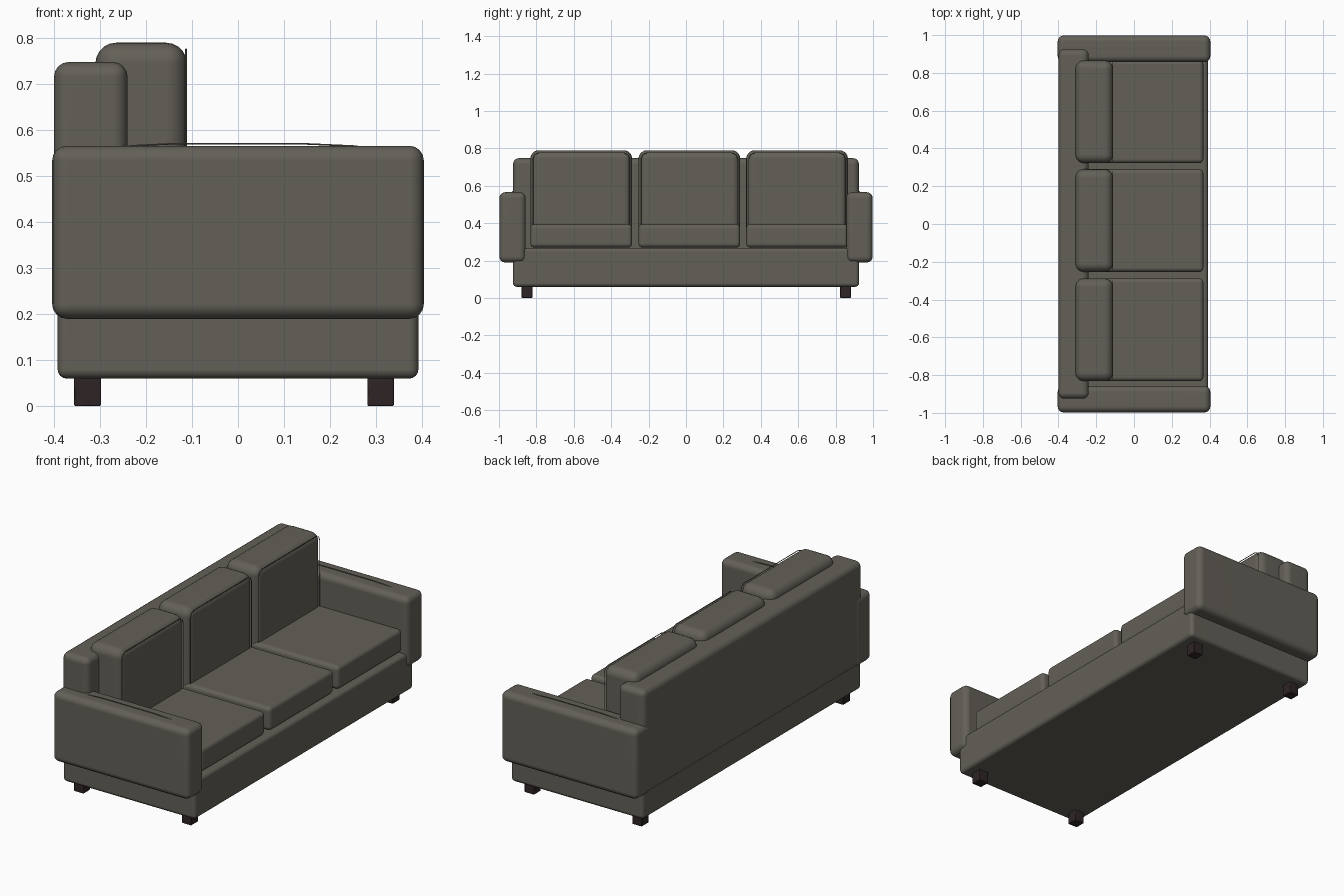
import bpy
import bmesh
from mathutils import Vector

if "Cube" in bpy.data.objects:
    bpy.data.objects.remove(bpy.data.objects["Cube"], do_unlink=True)


def make_material(name, color):
    mat = bpy.data.materials.new(name)
    mat.use_nodes = True
    mat.diffuse_color = color
    mat.node_tree.nodes["Principled BSDF"].inputs["Base Color"].default_value = color
    mat.node_tree.nodes["Principled BSDF"].inputs["Roughness"].default_value = 0.8
    return mat


fabric = make_material("grey_brown_fabric", (0.125, 0.117, 0.096, 1))
wood = make_material("dark_wood", (0.028, 0.018, 0.018, 1))


def box(name, xs, ys, zs, mat, radius=0.0, segments=4):
    """Box between the given limits with rounded edges."""
    low, high = Vector((xs[0], ys[0], zs[0])), Vector((xs[1], ys[1], zs[1]))
    size, centre = high - low, (low + high) / 2
    bm = bmesh.new()
    bmesh.ops.create_cube(bm, size=1)
    for v in bm.verts:
        v.co = Vector(a * b for a, b in zip(v.co, size)) + centre
    mesh = bpy.data.meshes.new(name)
    bm.to_mesh(mesh)
    bm.free()
    mesh.materials.append(mat)
    obj = bpy.data.objects.new(name, mesh)
    bpy.context.collection.objects.link(obj)
    if radius:
        for poly in mesh.polygons:
            poly.use_smooth = True
        bevel = obj.modifiers.new("rounded_edges", "BEVEL")
        bevel.width = radius
        bevel.segments = segments
        bevel.limit_method = "NONE"
        obj.modifiers.new("flat_panels", "WEIGHTED_NORMAL").keep_sharp = True
    return obj


def piping(name, points, closed):
    """Thin sewn cord along the given points."""
    curve = bpy.data.curves.new(name, "CURVE")
    curve.dimensions = "3D"
    curve.bevel_depth = 0.002
    curve.bevel_resolution = 1
    spline = curve.splines.new("POLY")
    spline.points.add(len(points) - 1)
    for p, co in zip(spline.points, points):
        p.co = (*co, 1)
    spline.use_cyclic_u = closed
    curve.materials.append(fabric)
    obj = bpy.data.objects.new(name, curve)
    bpy.context.collection.objects.link(obj)


# Frame and backrest
box("base", (-0.392, 0.392), (-0.925, 0.925), (0.06, 0.268), fabric, 0.02)
box("backrest", (-0.4, -0.24), (-0.925, 0.925), (0.19, 0.748), fabric, 0.032)

# Arms with a seam along the top
for side, s in (("left", 1), ("right", -1)):
    ys = sorted((s * 0.857, s * 0.998))
    box(side + "_arm", (-0.404, 0.404), ys, (0.19, 0.566), fabric, 0.032)
    piping(side + "_arm_seam",
           [(-0.25, s * 0.928, 0.565), (-0.15, s * 0.928, 0.57),
            (0.15, s * 0.928, 0.57), (0.26, s * 0.928, 0.565)], False)

# Seat and back cushions with seams round the front panels
for name, y in (("right", -0.56), ("middle", 0.018), ("left", 0.594)):
    ys = (y - 0.272, y + 0.272)
    box(name + "_seat_cushion", (-0.25, 0.367), ys, (0.27, 0.395), fabric, 0.022)
    box(name + "_back_cushion", (-0.31, -0.111), ys, (0.275, 0.79), fabric, 0.045, 5)
    w, top, c = 0.258, 0.776, 0.03
    piping(name + "_cushion_seam",
           [(-0.113, y - w, 0.39), (-0.113, y - w, top - c),
            (-0.113, y - w + c * 0.3, top - c * 0.3), (-0.113, y - w + c, top),
            (-0.113, y + w - c, top), (-0.113, y + w - c * 0.3, top - c * 0.3),
            (-0.113, y + w, top - c), (-0.113, y + w, 0.39)], False)

# Feet
for end, x in (("front", 0.31), ("back", -0.327)):
    for side, y in (("left", 0.853), ("right", -0.85)):
        box(f"{end}_{side}_foot", (x - 0.029, x + 0.029), (y - 0.029, y + 0.029),
            (0, 0.065), wood, 0.003, 1)
